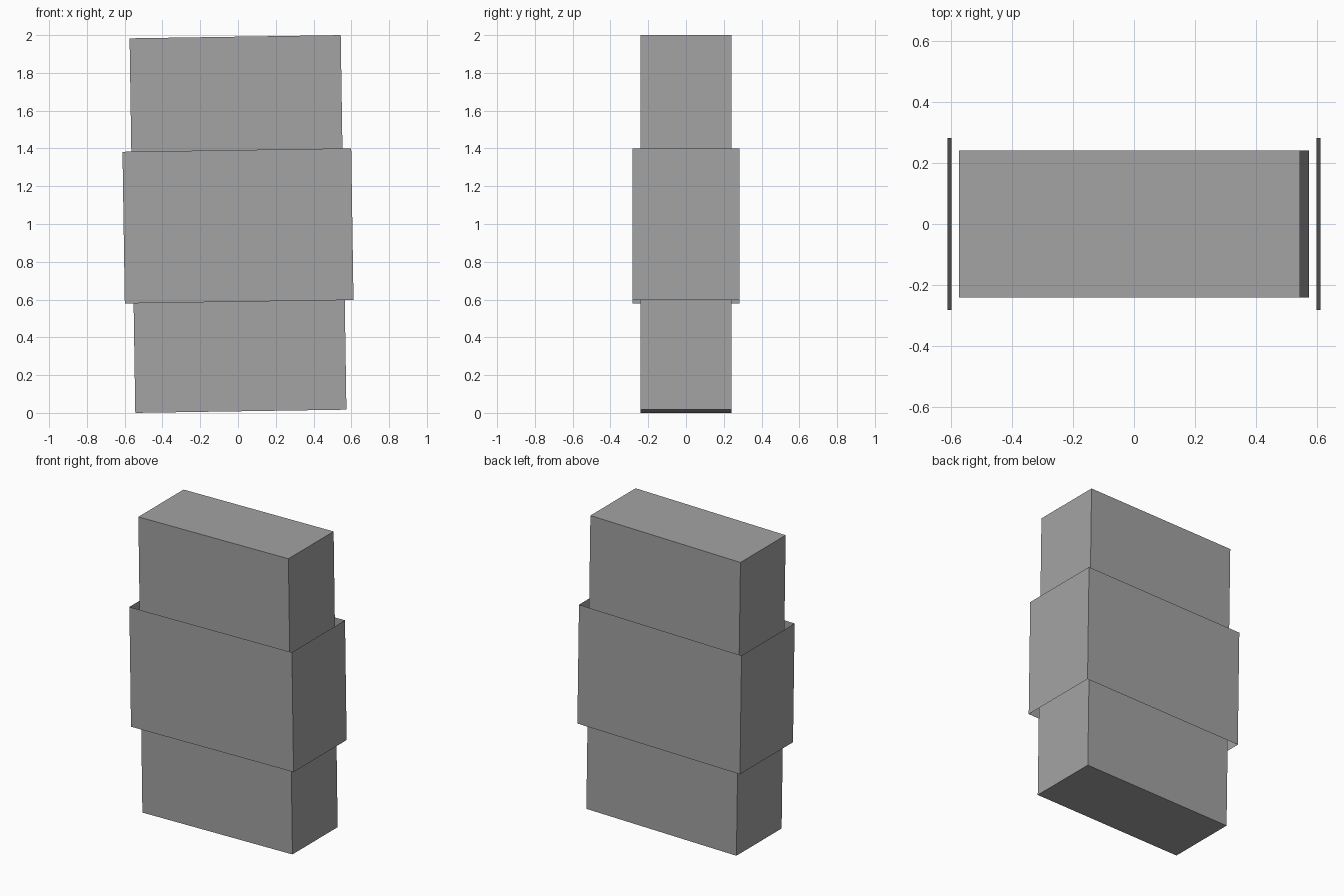
import bpy, bmesh
from mathutils import Matrix

if "Cube" in bpy.data.objects:
    bpy.data.objects.remove(bpy.data.objects["Cube"])

TILT = 0.0152  # slight lean about the y axis

# Dark grey material
dark = bpy.data.materials.new("dark_grey")
dark.diffuse_color = (0.366, 0.366, 0.366, 1)
dark.use_nodes = True
dark.node_tree.nodes["Principled BSDF"].inputs["Base Color"].default_value = dark.diffuse_color


def box(name, size, z, open_ends=False):
    bm = bmesh.new()
    bmesh.ops.create_cube(bm, size=1)
    bmesh.ops.scale(bm, vec=size, verts=bm.verts)
    if open_ends:
        ends = [f for f in bm.faces if abs(f.normal.z) > 0.9]
        bmesh.ops.delete(bm, geom=ends, context='FACES_ONLY')
    bm.transform(Matrix.Translation((0, 0, z)) @ Matrix.Rotation(-TILT, 4, 'Y'))
    mesh = bpy.data.meshes.new(name)
    bm.to_mesh(mesh)
    bm.free()
    mesh.materials.append(dark)
    obj = bpy.data.objects.new(name, mesh)
    bpy.context.collection.objects.link(obj)
    return obj


# Solid inner block
box("inner_block", (1.118, 0.481, 1.983), 1.0)

# Thin sleeve around the middle, open at top and bottom
box("outer_sleeve", (1.211, 0.565, 0.803), 0.990, open_ends=True)
